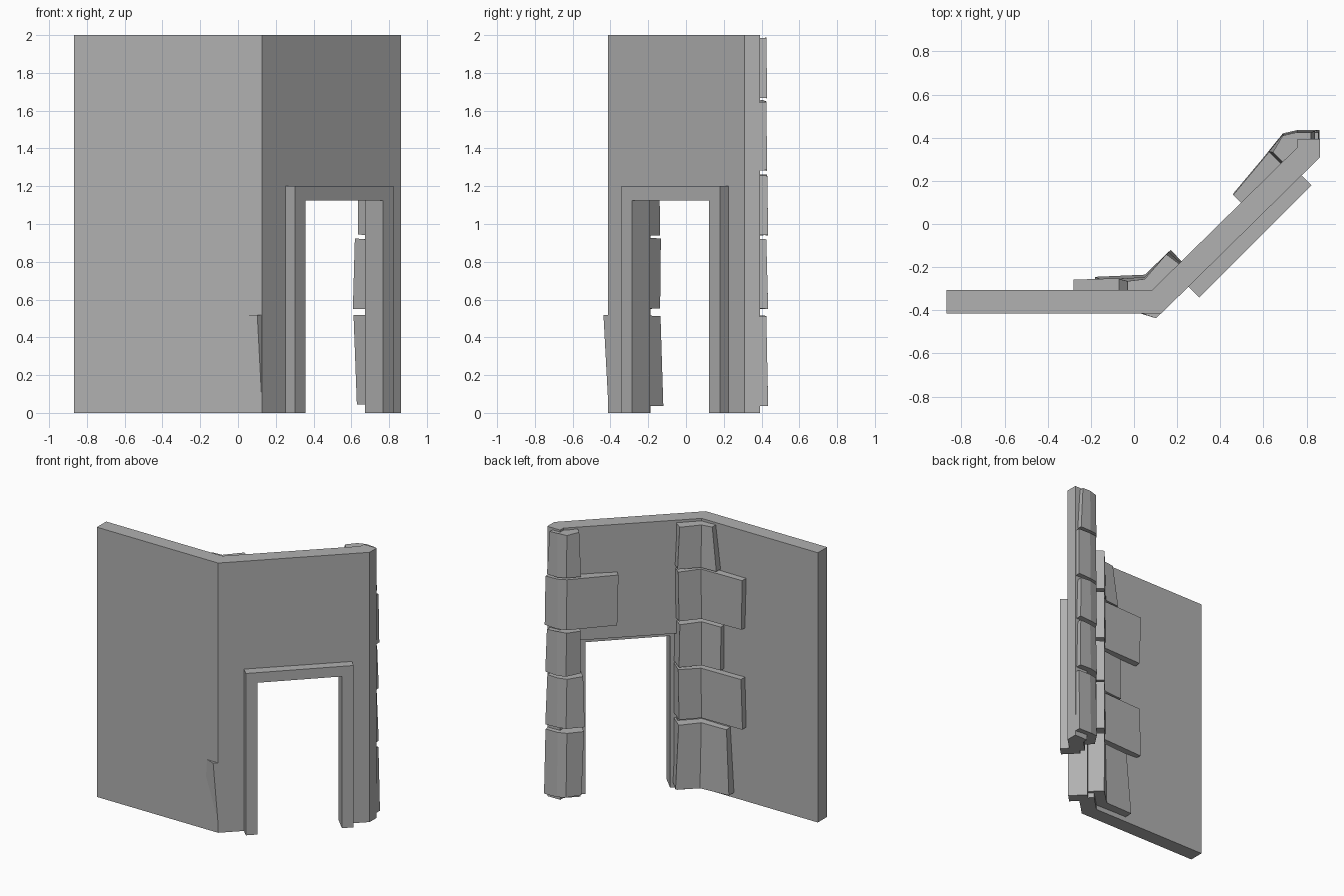
import bpy, bmesh, random

if "Cube" in bpy.data.objects:
    bpy.data.objects.remove(bpy.data.objects["Cube"])

random.seed(4)
R = 0.5 ** 0.5

# Dark grey stone colour
grey = bpy.data.materials.new("dark_grey_stone")
grey.diffuse_color = (0.44, 0.44, 0.44, 1)
grey.use_nodes = True
grey.node_tree.nodes["Principled BSDF"].inputs["Base Color"].default_value = grey.diffuse_color


def loft(name, a, b):
    """Solid between two matching closed loops."""
    bm = bmesh.new()
    va = [bm.verts.new(p) for p in a]
    vb = [bm.verts.new(p) for p in b]
    n = len(va)
    bm.faces.new(va)
    bm.faces.new(vb)
    for i in range(n):
        j = (i + 1) % n
        bm.faces.new((va[i], va[j], vb[j], vb[i]))
    bmesh.ops.recalc_face_normals(bm, faces=bm.faces)
    me = bpy.data.meshes.new(name)
    bm.to_mesh(me)
    bm.free()
    me.materials.append(grey)
    ob = bpy.data.objects.new(name, me)
    bpy.context.collection.objects.link(ob)
    return ob


def diag(s, d, z):
    """Point from distance along / across the diagonal wall."""
    return ((s - d) * R, (s + d) * R, z)


def diag_prism(name, profile, d0, d1):
    return loft(name, [diag(s, d0, z) for s, z in profile],
                [diag(s, d1, z) for s, z in profile])


# Bent wall with doorway
plan = [(-0.868, -0.414), (0.127, -0.414), (0.863, 0.31), (0.863, 0.393),
        (0.757, 0.393), (0.757, 0.355), (0.085, -0.305), (-0.868, -0.305)]
wall = loft("wall", [(x, y, 0) for x, y in plan], [(x, y, 2) for x, y in plan])
cutter = diag_prism("doorway_cutter", [(0.01, -0.2), (0.67, -0.2), (0.67, 1.16), (0.01, 1.16)],
                    -0.6, -0.1)
cutter.hide_render = True
mod = wall.modifiers.new("doorway", 'BOOLEAN')
mod.object = cutter
mod.solver = 'EXACT'
bpy.context.view_layer.update()
cut = bpy.data.meshes.new_from_object(wall.evaluated_get(bpy.context.evaluated_depsgraph_get()))
wall.modifiers.clear()
wall.data = cut
bpy.data.objects.remove(cutter)

# Door frame
diag_prism("door_frame", [(-0.027, 0), (-0.027, 1.2), (0.709, 1.2), (0.709, 0),
                          (0.629, 0), (0.629, 1.125), (0.052, 1.125), (0.052, 0)],
           -0.455, -0.32)


def stone(name, bottom, top, z0, z1):
    """Corner stone with slightly uneven bottom and top."""
    def jit():
        return random.uniform(-0.006, 0.006)
    loft(name, [(x, y, z0 + jit()) for x, y in bottom],
         [(x, y, z1 + jit()) for x, y in top])


def left_plan(xe, bulge, tip, out):
    # arm end on the straight wall, outer bend, arm end at the door, inner bend
    return [(xe, -0.35), (0.127 - bulge, -0.411 - out), (0.29, -0.246),
            (0.165 + tip, -0.125 + tip), (0.05, -0.24 + tip), (xe, -0.25 + tip)]


def right_plan(s, d, e, x):
    # s: arm end along diagonal wall, d: inner face offset, e: push past end, x: outer end
    a, b = diag(s, d, 0), diag(s, -0.36, 0)
    return [(x, 0.32), (x, 0.425 + e), (0.755, 0.425 + e), (0.69, 0.41 + e), a[:2], b[:2]]


rows = [(0.04, 0.515), (0.55, 0.92), (0.94, 1.26), (1.28, 1.65), (1.67, 1.985)]
left = [((-0.18, 0, 0.005, 0), (-0.15, 0.025, -0.01, 0.026)),
        ((-0.28, 0, -0.012, 0), (-0.27, 0, -0.008, 0)),
        ((-0.10, 0, -0.012, 0), (-0.10, 0, -0.016, 0)),
        ((-0.27, 0, -0.012, -0.003), (-0.28, 0, -0.008, -0.003)),
        ((-0.07, 0, -0.005, -0.003), (-0.03, 0, -0.015, -0.003))]
right = [((0.675, -0.215, 0.01, 0.86), (0.66, -0.205, 0.0, 0.855)),
         ((0.655, -0.205, 0.01, 0.85), (0.665, -0.21, 0.0, 0.84)),
         ((0.68, -0.22, 0.01, 0.85), (0.68, -0.22, 0.005, 0.84)),
         ((0.43, -0.225, 0.005, 0.858), (0.42, -0.23, 0.0, 0.855)),
         ((0.68, -0.205, 0.005, 0.84), (0.69, -0.22, 0.0, 0.82))]
for i, (z0, z1) in enumerate(rows):
    stone(f"left_corner_stone_{i + 1}", left_plan(*left[i][0]), left_plan(*left[i][1]), z0, z1)
    stone(f"right_corner_stone_{i + 1}", right_plan(*right[i][0]), right_plan(*right[i][1]), z0, z1)
